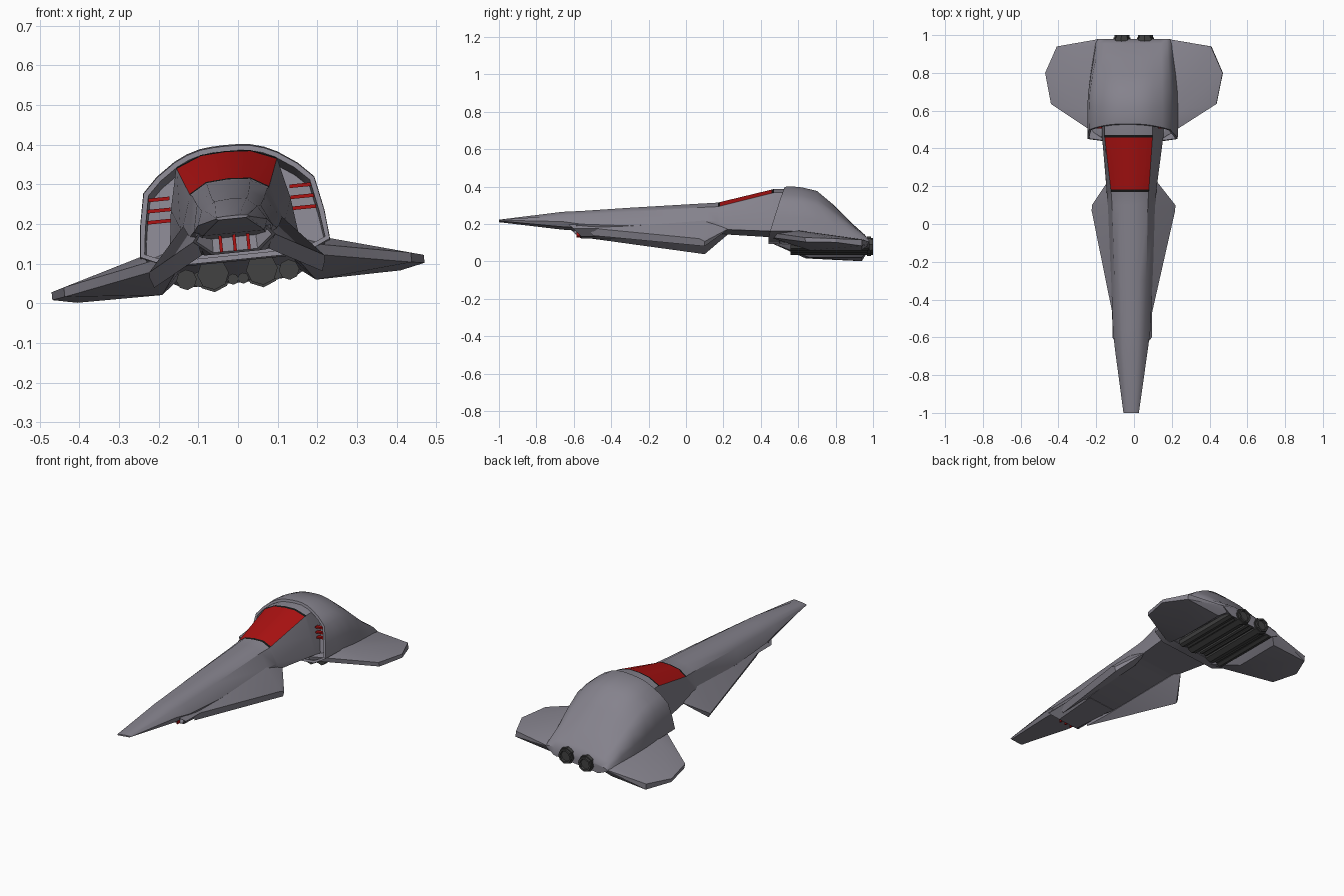
import bpy, bmesh, math
from mathutils import Matrix, Vector

if "Cube" in bpy.data.objects:
    bpy.data.objects.remove(bpy.data.objects["Cube"])


def material(name, rgb):
    m = bpy.data.materials.new(name)
    m.diffuse_color = (*rgb, 1)
    m.use_nodes = True
    m.node_tree.nodes["Principled BSDF"].inputs["Base Color"].default_value = m.diffuse_color
    return m


GREY = material("hull grey", (0.235, 0.225, 0.265))
RED = material("canopy red", (0.42, 0.006, 0.006))
DARK = material("engine dark grey", (0.055, 0.055, 0.055))
BLACK = material("trim black", (0.008, 0.008, 0.008))

# The whole craft is rolled a little about its long axis
PIVOT = Vector((0, 0, 0.067))
ROLL = Matrix.Translation(PIVOT) @ Matrix.Rotation(-0.1, 4, 'Y') @ Matrix.Translation(-PIVOT)


def finish(bm, name, mats, angle=35):
    bmesh.ops.recalc_face_normals(bm, faces=bm.faces)
    bm.transform(ROLL)
    me = bpy.data.meshes.new(name)
    bm.to_mesh(me)
    bm.free()
    for m in mats:
        me.materials.append(m)
    ob = bpy.data.objects.new(name, me)
    bpy.context.collection.objects.link(ob)
    bpy.ops.object.select_all(action='DESELECT')
    ob.select_set(True)
    bpy.context.view_layer.objects.active = ob
    bpy.ops.object.shade_smooth_by_angle(angle=math.radians(angle))
    return ob


def loft(stations):
    """Skin mirrored half sections; each is a list of (x, y, z), centre top first."""
    bm = bmesh.new()
    rings = []
    for half in stations:
        full = half + [(-x, y, z) for x, y, z in reversed(half) if x > 0]
        rings.append([bm.verts.new(p) for p in full])
    n = len(rings[0])
    for a, b in zip(rings, rings[1:]):
        for i in range(n):
            j = (i + 1) % n
            bm.faces.new((a[i], a[j], b[j], b[i]))
    front = bm.faces.new(rings[0])
    bm.faces.new(rings[-1])
    bmesh.ops.recalc_face_normals(bm, faces=bm.faces)
    return bm, front


def recess(bm, face, rim, depth):
    bmesh.ops.inset_region(bm, faces=[face], thickness=rim, depth=0)
    bmesh.ops.inset_region(bm, faces=[face], thickness=0.002, depth=-depth)


def hull_of(points, name, mat):
    bm = bmesh.new()
    for p in points:
        bm.verts.new(p)
    res = bmesh.ops.convex_hull(bm, input=bm.verts)
    junk = {g for g in res["geom_interior"] + res["geom_unused"] if isinstance(g, bmesh.types.BMVert)}
    bmesh.ops.delete(bm, geom=list(junk), context='VERTS')
    bmesh.ops.dissolve_limit(bm, angle_limit=0.03, verts=bm.verts, edges=bm.edges)
    return finish(bm, name, [mat], 25)


def box(name, centre, size, mat):
    bm = bmesh.new()
    bmesh.ops.create_cube(bm, size=1, matrix=Matrix.Translation(centre) @ Matrix.Diagonal((*size, 1)))
    return finish(bm, name, [mat])


# Fuselage: long neck, with the canopy coloured between two stations
neck = {
    -1.0: [(0, .222), (.02, .222), (.04, .220), (.041, .217), (.035, .214)],
    -.66: [(0, .265), (.04, .262), (.066, .240), (.088, .205), (.078, .178)],
    -.56: [(0, .270), (.045, .266), (.075, .242), (.100, .190), (.080, .172)],
    -.30: [(0, .287), (.05, .283), (.085, .257), (.110, .180), (.085, .130)],
    .10: [(0, .310), (.055, .306), (.095, .281), (.128, .200), (.110, .150)],
    .17: [(0, .314), (.056, .310), (.10, .284), (.132, .200), (.125, .160)],
    .47: [(0, .386), (.063, .382), (.128, .356), (.152, .25), (.165, .145)],
    .60: [(0, .386), (.063, .382), (.128, .356), (.152, .25), (.165, .120)],
}
for y in (.182, .458):
    t = (y - .17) / .30
    neck[y] = [(a + (c - a) * t, b + (d - b) * t) for (a, b), (c, d) in zip(neck[.17], neck[.47])]
bm, _ = loft([[(u, y, v) for u, v in neck[y]] for y in sorted(neck)])
for f in bm.faces:
    c = f.calc_center_median()
    edge_z = .278 + (c.y - .17) * .25
    if .17 < c.y < .47 and c.z > edge_z + .008:
        f.material_index = 1 if .182 < c.y < .458 else 2
finish(bm, "fuselage", [GREY, RED, BLACK])

# Chin intake with a slanted mouth and red bars
mouth = [(0, .190), (.085, .190), (.105, .165), (.060, .128)]
tail = [(0, .19), (.085, .19), (.108, .165), (.080, .129)]
bm, front = loft([[(u, -.56 - (v - .128) * 1.1, v) for u, v in mouth],
                  [(u, -.28, v) for u, v in tail]])
recess(bm, front, .009, .05)
finish(bm, "chin_intake", [GREY], 25)
for u in (-.035, 0, .035):
    box("chin_bar", (u, -.575, .155), (.008, .02, .045), RED)

# Rear dome: one cross section scaled along the length, open intakes in front
DOME = [(0, .40), (.033, .399), (.063, .396), (.098, .386), (.130, .371),
        (.178, .338), (.216, .300), (.233, .215), (.24, .14)]


def dome(y, top, base, w, slant=0):
    k = (top - base) / .26
    half = [(u * w / .24, base + (v - .14) * k) for u, v in DOME] + [(.72 * w, base - .03)]
    return [(u, y + (v - base) * slant, v) for u, v in half]


rows = [(.56, .401, .138, .241), (.62, .395, .135, .241), (.70, .376, .126, .237),
        (.79, .300, .115, .227), (.88, .207, .105, .213), (.955, .138, .092, .203),
        (.98, .102, .082, .195)]
bm, front = loft([dome(.45, .398, .14, .24, .31)] + [dome(*r) for r in rows])
recess(bm, front, .013, .06)
finish(bm, "rear_dome", [GREY], 40)

for s in (-1, 1):
    # Intake bars
    for v in (.225, .253, .281):
        box("intake_bar", (s * .183, .515, v), (.062, .02, .009), RED)

    # Rear wing, thick at the root and thin at the tip
    hull_of([(s * x, y, z) for x, y, z in (
        (.14, .44, .142), (.14, .45, .115), (.236, .60, .142), (.205, .94, .098),
        (.44, .635, .084), (.44, .64, .060), (.472, .80, .075), (.472, .80, .055),
        (.41, .94, .075), (.41, .94, .042), (.19, .978, .088), (.195, .94, .04),
        (.195, .66, .04), (.15, .975, .075), (.15, .60, .09))], "wing", GREY)

    # Drooping side fin under the neck
    hull_of([(s * x, y, z) for x, y, z in (
        (.095, -.52, .17), (.085, -.50, .130), (.118, .10, .215), (.12, .24, .17),
        (.222, .07, .100), (.222, .10, .085), (.213, .10, .060), (.10, .12, .145),
        (.09, -.33, .13))], "side_fin", GREY)

    # Engine tubes under the belly, the largest ending in a hollow nozzle
    for u, v, r, y0, y1 in ((.062, .080, .040, .56, 1.0), (.013, .062, .014, .58, .975),
                            (.098, .070, .020, .57, .96), (.130, .072, .026, .56, .975)):
        bm = bmesh.new()
        m = Matrix.Translation((s * u, (y0 + y1) / 2, v)) @ Matrix.Rotation(math.pi / 2, 4, 'X')
        bmesh.ops.create_cone(bm, cap_ends=True, segments=8, radius1=r, radius2=r,
                              depth=y1 - y0, matrix=m)
        back = max(bm.faces, key=lambda f: f.calc_center_median().y)
        recess(bm, back, r * .25, .025)
        finish(bm, "engine_tube", [DARK], 20)
    # Collar ring ahead of the nozzle
    bm = bmesh.new()
    bmesh.ops.create_cone(bm, cap_ends=True, segments=8, radius1=.046, radius2=.046, depth=.02,
                          matrix=Matrix.Translation((s * .062, .978, .08)) @ Matrix.Rotation(math.pi / 2, 4, 'X'))
    finish(bm, "nozzle_collar", [DARK], 20)
